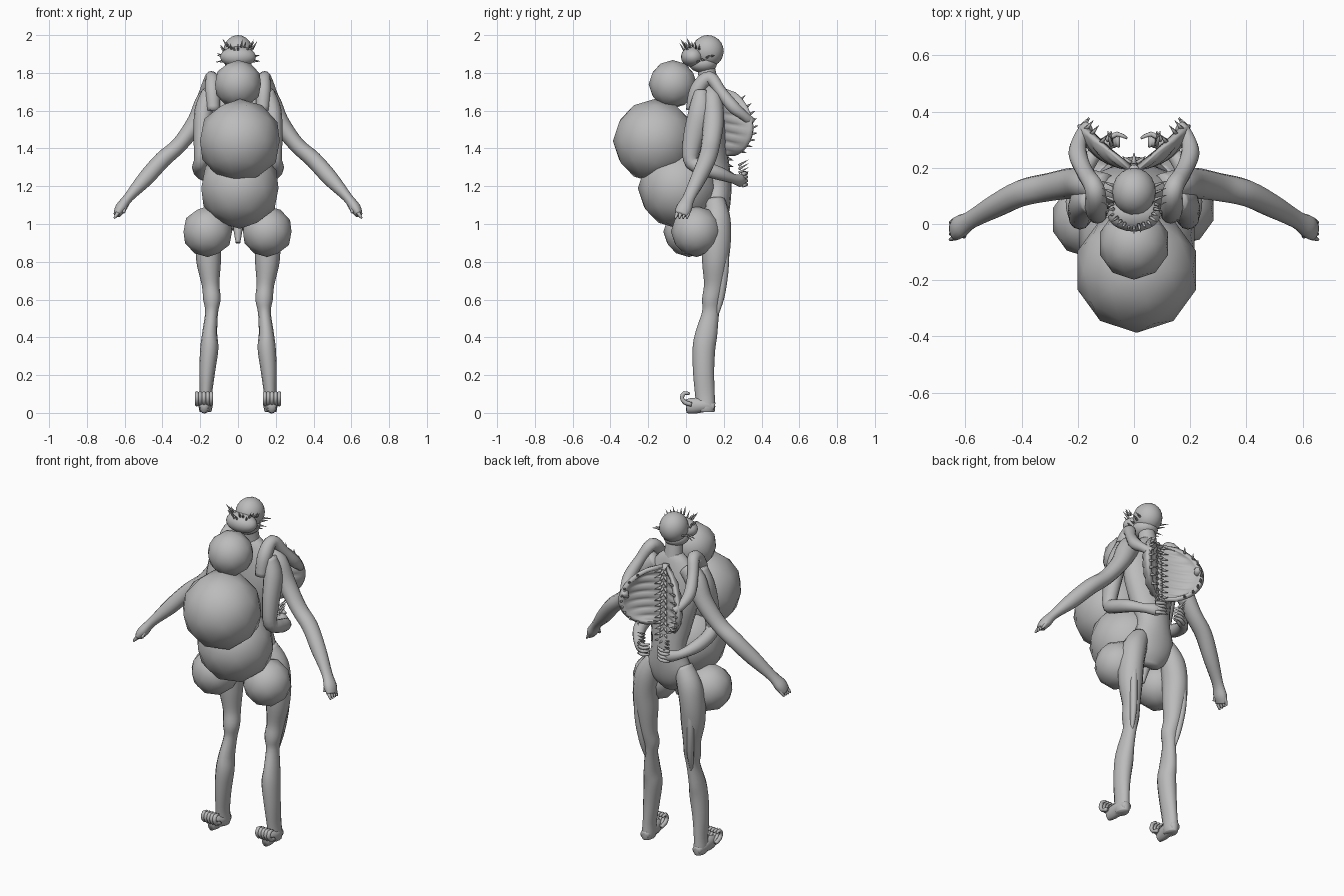
import bpy, bmesh, math, random
from mathutils import Vector

random.seed(4)
grey = bpy.data.materials.new("pale grey flesh")
grey.diffuse_color = (0.5, 0.5, 0.5, 1)


def finish(name, bm, mirror=False):
    bmesh.ops.recalc_face_normals(bm, faces=bm.faces)
    me = bpy.data.meshes.new(name)
    bm.to_mesh(me)
    bm.free()
    me.materials.append(grey)
    for p in me.polygons:
        p.use_smooth = True
    ob = bpy.data.objects.new(name, me)
    bpy.context.collection.objects.link(ob)
    if mirror:
        ob.modifiers.new("other side", 'MIRROR')
    return ob


def spline(pts, steps):
    """Catmull-Rom through tuples of any length."""
    out = []
    for i in range(len(pts) - 1):
        a, b, c, d = (pts[max(0, min(len(pts) - 1, i + k))] for k in (-1, 0, 1, 2))
        for s in range(steps):
            t = s / steps
            out.append([0.5 * (2*q + (r-p)*t + (2*p-5*q+4*r-s4)*t*t + (3*q-p-3*r+s4)*t**3)
                        for p, q, r, s4 in zip(a, b, c, d)])
    out.append(list(pts[-1]))
    return out


def add_tube(bm, pts, ref='Y', sides=12, steps=4):
    """Closed tube through (x, y, z, width, depth) stations."""
    ref = Vector((0, 1, 0)) if ref == 'Y' else Vector((1, 0, 0))
    st = spline(pts, steps)
    rings = []
    for i, (x, y, z, a, b) in enumerate(st):
        t = (Vector(st[min(i+1, len(st)-1)][:3]) - Vector(st[max(i-1, 0)][:3])).normalized()
        u = ref.cross(t).normalized()
        v = t.cross(u)
        c = Vector((x, y, z))
        rings.append([bm.verts.new(c + u*a*math.cos(k*math.tau/sides) + v*b*math.sin(k*math.tau/sides))
                      for k in range(sides)])
    for r, s in zip(rings, rings[1:]):
        for k in range(sides):
            bm.faces.new((r[k], r[(k+1) % sides], s[(k+1) % sides], s[k]))
    bm.faces.new(rings[0])
    bm.faces.new(rings[-1])


def tube(name, pts, mirror=False, **kw):
    bm = bmesh.new()
    add_tube(bm, pts, **kw)
    return finish(name, bm, mirror)


def ball(name, c, r, sub=2):
    bm = bmesh.new()
    bmesh.ops.create_icosphere(bm, subdivisions=sub, radius=1)
    for v in bm.verts:
        v.co = Vector((v.co.x*r[0] + c[0], v.co.y*r[1] + c[1], v.co.z*r[2] + c[2]))
    return finish(name, bm)


def spike(bm, base, direction, length, r):
    d = Vector(direction).normalized() * length
    b = Vector(base)
    add_tube(bm, [(*b, r, r), (*(b + d*0.5), r*0.6, r*0.6), (*(b + d), r*0.08, r*0.08)],
             ref='X' if abs(d.y) > abs(d.x) else 'Y', sides=5, steps=1)


# Swollen sacs down the front
for name, c, r in (("throat_sac", (0, -0.07, 1.74), 0.128),
                   ("chest_sac", (0.01, -0.165, 1.44), 0.222),
                   ("belly_sac", (0.01, -0.04, 1.19), 0.215),
                   ("hip_sac_a", (-0.16, 0.015, 0.96), 0.135),
                   ("hip_sac_b", (0.155, 0.055, 0.96), 0.135)):
    ball(name, c, (r, r, r))

# Head, muzzle and neck
ball("skull", (0, 0.115, 1.915), (0.078, 0.085, 0.085), 3)
ball("muzzle", (0, 0.035, 1.885), (0.095, 0.062, 0.055), 3)
ball("jaw", (0, 0.09, 1.85), (0.07, 0.075, 0.05), 3)
tube("neck", [(0, 0.13, 1.62, 0.08, 0.06), (0, 0.12, 1.74, 0.055, 0.05), (0, 0.10, 1.87, 0.045, 0.045)])

# Ring of thorns round the brow and jaw
bm = bmesh.new()
for i in range(15):
    a = math.radians(180 + 180*i/14)
    z = 1.925 + random.uniform(-0.02, 0.02)
    spike(bm, (0.075*math.cos(a), 0.07 + 0.075*math.sin(a), z),
          (math.cos(a)*0.7, math.sin(a)*0.6, 0.9), random.uniform(0.03, 0.055), 0.007)
for s in (-1, 1):
    for k in range(4):
        spike(bm, (s*0.07, 0.06 + 0.025*k, 1.86 + 0.01*k), (s, 0.4, random.uniform(-0.4, 0.4)), 0.05, 0.007)
finish("thorns", bm)

# Trunk
tube("torso", [(0, 0.14, 0.97, 0.05, 0.035), (0, 0.15, 1.03, 0.11, 0.065), (0, 0.16, 1.11, 0.135, 0.075),
               (0, 0.165, 1.22, 0.10, 0.075), (0, 0.14, 1.35, 0.125, 0.085), (0, 0.125, 1.5, 0.16, 0.09),
               (0, 0.12, 1.64, 0.155, 0.075), (0, 0.12, 1.73, 0.10, 0.055), (0, 0.12, 1.77, 0.05, 0.04)], sides=16)
tube("pelvis_stub", [(0, 0.13, 1.04, 0.03, 0.035), (0, 0.09, 0.97, 0.024, 0.026), (0, 0.07, 0.90, 0.012, 0.014)])

# Long hanging arms with hands
tube("long_arm", [(0.10, 0.13, 1.70, 0.05, 0.05), (0.16, 0.14, 1.65, 0.062, 0.055), (0.22, 0.145, 1.54, 0.05, 0.055),
                  (0.31, 0.13, 1.42, 0.042, 0.05), (0.40, 0.11, 1.34, 0.044, 0.048), (0.49, 0.065, 1.24, 0.042, 0.042),
                  (0.58, 0.015, 1.14, 0.026, 0.033), (0.62, -0.01, 1.085, 0.03, 0.042),
                  (0.64, -0.025, 1.05, 0.02, 0.036)], mirror=True)
bm = bmesh.new()
for k in range(4):
    y = -0.05 + 0.02*k
    add_tube(bm, [(0.622, y + 0.01, 1.08, 0.01, 0.01), (0.642, y, 1.05, 0.01, 0.01),
                  (0.655, y - 0.006, 1.03, 0.005, 0.005)], sides=6, steps=2)
add_tube(bm, [(0.60, -0.02, 1.10, 0.012, 0.012), (0.605, -0.045, 1.06, 0.008, 0.008)], sides=6)
finish("long_arm_fingers", bm, True)

# Arms folded over the shoulders, gripping the open ribs
tube("shoulder_arm", [(0.13, 0.035, 1.60, 0.035, 0.035), (0.135, 0.06, 1.71, 0.04, 0.04),
                      (0.14, 0.125, 1.775, 0.035, 0.035), (0.175, 0.185, 1.70, 0.03, 0.03),
                      (0.20, 0.25, 1.62, 0.033, 0.033), (0.19, 0.31, 1.57, 0.024, 0.024),
                      (0.165, 0.345, 1.54, 0.026, 0.022)], mirror=True, ref='X')

# Arms bent round the waist with hands at the back
tube("waist_arm", [(0.15, 0.08, 1.70, 0.04, 0.04), (0.18, 0.075, 1.60, 0.06, 0.05), (0.19, 0.04, 1.46, 0.055, 0.045),
                   (0.195, 0.025, 1.34, 0.04, 0.038), (0.205, 0.08, 1.30, 0.038, 0.038),
                   (0.19, 0.17, 1.27, 0.036, 0.036), (0.14, 0.25, 1.24, 0.026, 0.026),
                   (0.09, 0.29, 1.23, 0.034, 0.026), (0.05, 0.295, 1.23, 0.022, 0.018)], mirror=True, ref='X')
bm = bmesh.new()
for k in range(4):
    z = 1.205 + 0.02*k
    add_tube(bm, [(0.10, 0.30, z, 0.011, 0.011), (0.06, 0.32, z + 0.004, 0.010, 0.010),
                  (0.025, 0.305, z + 0.012, 0.005, 0.005)], sides=6, steps=2)
    spike(bm, (0.08, 0.28, 1.25 + 0.02*k), (0.1*k, 1, 0.6), 0.06, 0.008)
finish("waist_arm_fingers", bm, True)

# Rib cage split open at the back: two dished, ridged flaps
bm = bmesh.new()
N, M = 10, 28
rows = []
for j in range(M + 1):
    w = -1 + 2*j/M
    half = math.sqrt(max(0, 1 - w*w))
    row = []
    for i in range(N + 1):
        u = i/N
        ridge = 0.006*math.cos(w*22)*math.sin(math.pi*u)
        row.append(bm.verts.new((0.015 + 0.175*half*math.sin(u*1.5),
                                 0.205 + 0.15*half*u**1.5 + ridge, 1.54 + 0.17*w - 0.03*u*half)))
    rows.append(row)
for r, s in zip(rows, rows[1:]):
    for i in range(N):
        bm.faces.new((r[i], r[i+1], s[i+1], s[i]))
bmesh.ops.remove_doubles(bm, verts=bm.verts, dist=0.0005)
flap = finish("rib_flap", bm, True)
sol = flap.modifiers.new("thickness", 'SOLIDIFY')
sol.thickness = 0.025
sol.offset = 0

# Broken rib ends along the flap rims
bm = bmesh.new()
for k in range(9):
    w = -0.8 + 0.2*k
    h = math.sqrt(1 - w*w)
    spike(bm, (0.015 + 0.17*h, 0.20 + 0.15*h, 1.54 + 0.17*w - 0.03*h), (-0.5, 0.6, 0.5*w + 0.2), 0.04, 0.009)
finish("rib_ends", bm, True)

# Spine with knobbly vertebrae
bm = bmesh.new()
add_tube(bm, [(0, 0.19, 1.24, 0.02, 0.02), (0, 0.21, 1.45, 0.02, 0.02), (0, 0.19, 1.72, 0.02, 0.02)])
for k in range(13):
    z = 1.28 + 0.034*k
    for s in (-1, 0, 1):
        spike(bm, (s*0.012, 0.215, z), (s, 0.9, -0.3), 0.04, 0.011)
finish("spine", bm)

# Gaunt legs
tube("leg", [(0.09, 0.155, 1.12, 0.05, 0.055), (0.135, 0.165, 1.03, 0.068, 0.07), (0.155, 0.16, 0.92, 0.068, 0.078),
             (0.155, 0.155, 0.80, 0.065, 0.07), (0.145, 0.15, 0.68, 0.047, 0.055), (0.138, 0.135, 0.60, 0.046, 0.05),
             (0.14, 0.13, 0.53, 0.034, 0.045), (0.15, 0.108, 0.42, 0.04, 0.058), (0.152, 0.095, 0.34, 0.048, 0.06),
             (0.163, 0.093, 0.22, 0.042, 0.056), (0.17, 0.10, 0.10, 0.033, 0.052),
             (0.172, 0.105, 0.03, 0.036, 0.05), (0.172, 0.105, 0.005, 0.03, 0.045)], mirror=True)
# Ragged tendon along the back of the thigh and knee
tube("thigh_tendon", [(0.17, 0.20, 0.95, 0.02, 0.025), (0.175, 0.205, 0.78, 0.02, 0.022),
                      (0.16, 0.185, 0.62, 0.018, 0.02), (0.15, 0.16, 0.51, 0.006, 0.008)], mirror=True, sides=8)
# Feet with curled toes
tube("foot", [(0.172, 0.15, 0.03, 0.025, 0.025), (0.174, 0.10, 0.04, 0.036, 0.036),
              (0.178, 0.04, 0.038, 0.042, 0.03), (0.18, 0.0, 0.035, 0.036, 0.022)], mirror=True, ref='X')
bm = bmesh.new()
for k in range(5):
    x = 0.142 + 0.019*k
    add_tube(bm, [(x, 0.03, 0.045, 0.012, 0.012), (x, -0.005, 0.055, 0.012, 0.012), (x, -0.022, 0.08, 0.011, 0.011),
                  (x, -0.008, 0.105, 0.011, 0.011), (x, 0.02, 0.10, 0.006, 0.006)], ref='X', sides=6, steps=2)
finish("toes", bm, True)
